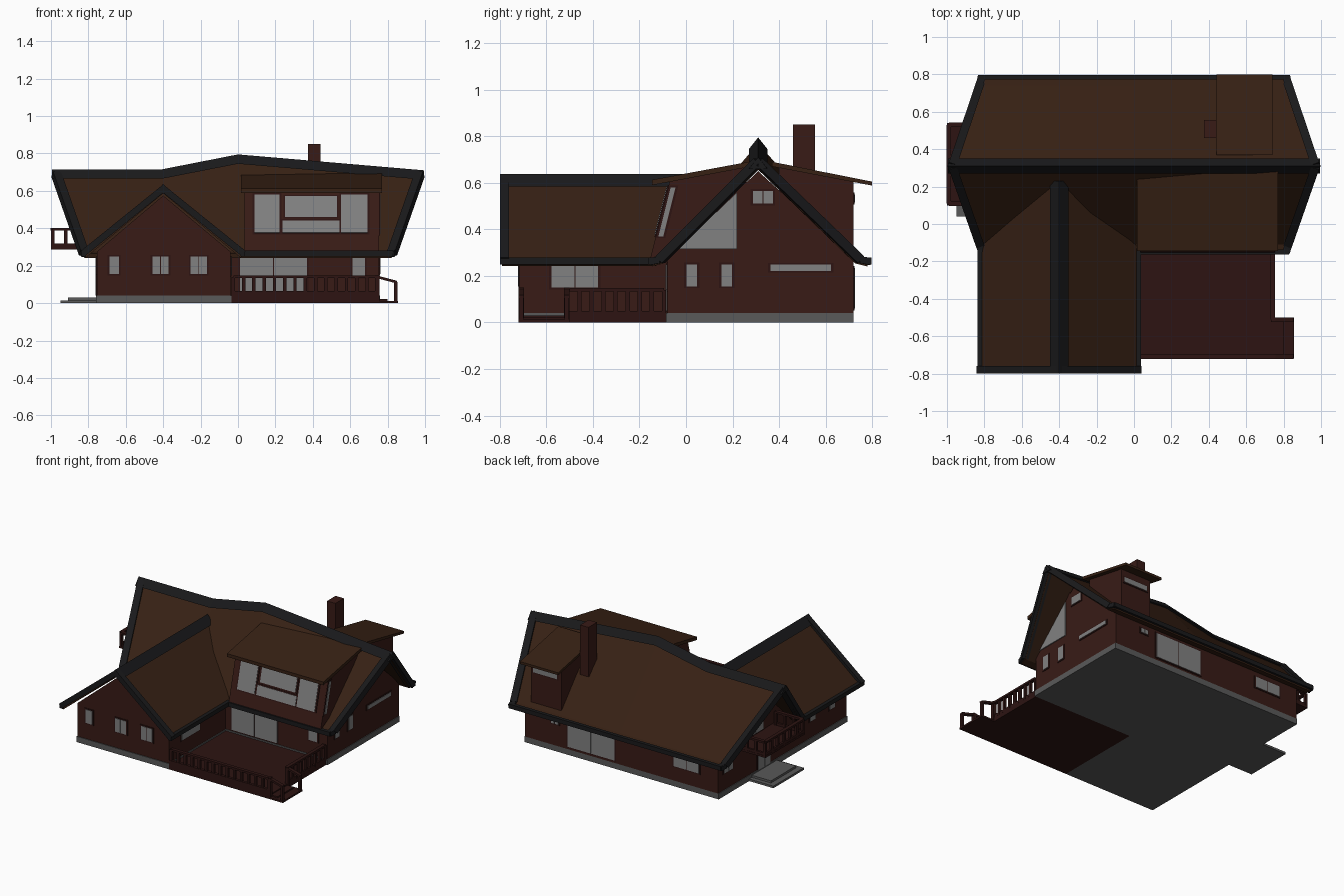
import bpy, bmesh
from mathutils import Vector as V

if "Cube" in bpy.data.objects:
    bpy.data.objects.remove(bpy.data.objects["Cube"])


def material(name, r, g, b):
    m = bpy.data.materials.new(name)
    m.diffuse_color = (r, g, b, 1)
    m.use_nodes = True
    m.node_tree.nodes["Principled BSDF"].inputs["Base Color"].default_value = m.diffuse_color
    return m


WALL = material("wall_wood", .040, .011, .008)
ROOF = material("roof_brown", .038, .015, .007)
TRIM = material("dark_trim", .010, .010, .011)
RAIL = material("rail_wood", .026, .007, .006)
GLASS = material("glass", .22, .22, .22)
STONE = material("stone", .10, .10, .10)


def loft(rings):
    """Closed solid through equal-sized rings of points."""
    n = len(rings[0])
    verts = [V(p) for r in rings for p in r]
    faces = [tuple(range(n)), tuple(range(len(verts) - n, len(verts)))]
    for k in range(len(rings) - 1):
        for i in range(n):
            j = (i + 1) % n
            faces.append((k * n + i, k * n + j, k * n + n + j, k * n + n + i))
    return verts, faces


def block(o, u, v, w, a, b, c):
    """Box in the frame o,u,v,w with ranges a,b,c."""
    o, u, v, w = V(o), V(u), V(v), V(w)
    ring = lambda d: [o + u * s + v * t + w * d for s, t in
                      ((a[0], b[0]), (a[1], b[0]), (a[1], b[1]), (a[0], b[1]))]
    return loft([ring(c[0]), ring(c[1])])


def box(x0, x1, y0, y1, z0, z1):
    return block((0, 0, 0), (1, 0, 0), (0, 1, 0), (0, 0, 1), (x0, x1), (y0, y1), (z0, z1))


def beam(p, q, w, h):
    p, q = V(p), V(q)
    d = (q - p).normalized()
    side = d.cross(V((0, 0, 1))).normalized() if abs(d.z) < .99 else V((1, 0, 0))
    return block(p, d, side, side.cross(d), (0, (q - p).length), (-w / 2, w / 2), (-h / 2, h / 2))


def build(name, solids, mat):
    verts, faces = [], []
    for vs, fs in solids:
        n = len(verts)
        verts += vs
        faces += [tuple(i + n for i in f) for f in fs]
    me = bpy.data.meshes.new(name)
    me.from_pydata(verts, [], faces)
    bm = bmesh.new()
    bm.from_mesh(me)
    bmesh.ops.recalc_face_normals(bm, faces=bm.faces)
    bm.to_mesh(me)
    bm.free()
    me.materials.append(mat)
    ob = bpy.data.objects.new(name, me)
    bpy.context.collection.objects.link(ob)
    return ob


def sheet(name, verts, faces, t):
    """Roof surface thickened downwards (faces wound upwards)."""
    me = bpy.data.meshes.new(name)
    me.from_pydata(verts, [], faces)
    me.materials.append(ROOF)
    ob = bpy.data.objects.new(name, me)
    bpy.context.collection.objects.link(ob)
    s = ob.modifiers.new("thickness", 'SOLIDIFY')
    s.thickness, s.offset = t, -1


# Foundation, entrance steps, deck floor
build("foundation", [box(-.76, .76, -.085, .72, 0, .04), box(-.76, -.035, -.72, -.085, 0, .04)], STONE)
build("entrance_steps", [box(-.95, -.76, .04, .38, 0, .015), box(-.91, -.76, .07, .35, .015, .03)], STONE)
build("deck_floor", [box(-.035, .75, -.72, -.085, 0, .03), box(.75, .855, -.72, -.5, 0, .012),
                     box(.75, .80, -.70, -.52, .012, .022)], RAIL)

# Walls: gabled main house and gabled front wing
main = [(-.08, .04), (.72, .04), (.72, .275), (.31, .65), (-.08, .275)]
build("main_walls", [loft([[(x, y, z) for y, z in main] for x in (-.755, .755)])], WALL)
wing = [(-.755, .04), (-.04, .04), (-.04, .275), (-.4, .575), (-.755, .275)]
build("wing_walls", [loft([[(x, y, z) for x, z in wing] for y in (-.715, 0)])], WALL)

# Main roof: bent ridge, flared ends, kicked eaves
ridge = [(-.975, .69), (-.4, .69), (0, .77), (.975, .685)]
kick_x, eave_x = [-.83, -.4, 0, .83], [-.82, -.4, 0, .82]
rows = [[(x, -.15, .265) for x in eave_x], [(x, -.11, .275) for x in kick_x],
        [(x, .31, z) for x, z in ridge],
        [(x, .74, .275) for x in kick_x], [(x, .785, .265) for x in eave_x]]
sheet("main_roof", [p for r in rows for p in r],
      [(4 * r + i, 4 * r + i + 1, 4 * r + i + 5, 4 * r + i + 4) for r in range(4) for i in range(3)], .025)
# Wing roof, ending along the valleys
sheet("wing_roof", [(-.83, -.79, .262), (-.4, -.79, .612), (.03, -.79, .262),
                    (-.83, -.13, .262), (-.4, .24, .612), (.03, -.13, .262)],
      [(0, 1, 4, 3), (1, 2, 5, 4)], .025)

# Ridge caps
build("main_ridge_cap", [loft([[(x * 1.02, .27, z - .025), (x * 1.02, .31, z + .025), (x * 1.02, .35, z - .025)]
                               for x, z in ridge])], TRIM)
build("wing_ridge_cap", [loft([[(-.45, y, .585), (-.4, y, .638), (-.35, y, .585)] for y in (-.80, .23)])], TRIM)

# Rake and eave boards
trim = []
for s in (-1, 1):
    top = (s * .972, .31, .69)
    for y0, y1 in ((-.11, -.15), (.745, .79)):
        trim += [beam(top, (s * .825, y0, .27), .045, .04),
                 beam((s * .825, y0, .27), (s * .815, y1, .262), .04, .03)]
    trim += [beam((-.4, -.78, .612), (-.4 + s * .43, -.78, .265), .04, .035),
             beam((-.4 + s * .425, -.80, .265), (-.4 + s * .425, -.13, .265), .025, .03)]
trim += [beam((.02, -.15, .265), (.83, -.15, .265), .025, .03),
         beam((-.83, .785, .265), (.83, .785, .265), .025, .03)]
build("roof_trim", trim, TRIM)

# Front dormer with leaning face, and its shed roof
face = [(-.155, .27), (-.068, .615), (.26, .68), (.26, .5)]
build("front_dormer", [loft([[(x, y, z) for y, z in face] for x in (.035, .755)])], WALL)
shed = [(-.145, .59), (-.145, .613), (.28, .692), (.28, .67)]
build("front_dormer_roof", [loft([[(x, y, z) for y, z in shed] for x in (.015, .77)])], ROOF)
# Back dormer
back = [(.40, .50), (.72, .27), (.72, .605), (.40, .675)]
build("back_dormer", [loft([[(x, y, z) for y, z in back] for x in (.47, .71)])], WALL)
shed = [(.37, .67), (.37, .69), (.80, .605), (.80, .588)]
build("back_dormer_roof", [loft([[(x, y, z) for y, z in shed] for x in (.44, .74)])], ROOF)
build("chimney", [box(.375, .44, .46, .555, .5, .85)], WALL)

# Windows: frame plus panes on any wall plane
glass, frames = [], []


def window(wall, u0, u1, v0, v1, n=1):
    o, u, v, w = wall
    f = .008
    frames.append(block(o, u, v, w, (u0 - f, u1 + f), (v0 - f, v1 + f), (-.005, .004)))
    step = (u1 - u0) / n
    for i in range(n):
        glass.append(block(o, u, v, w, (u0 + i * step + .002, u0 + (i + 1) * step - .002), (v0, v1), (-.005, .007)))


X, Y, Z = (1, 0, 0), (0, 1, 0), (0, 0, 1)
wing_front = ((0, -.715, 0), X, Z, (0, -1, 0))
main_front = ((0, -.08, 0), X, Z, (0, -1, 0))
wing_right = ((-.04, 0, 0), Y, Z, X)
right = ((.755, 0, 0), Y, Z, X)
left = ((-.755, 0, 0), Y, Z, (-1, 0, 0))
rear = ((0, .72, 0), X, Z, Y)
lean = ((0, -.223, 0), X, (0, .25, 1), (0, -1, .25))
lean_side = ((.755, -.208, 0), Y, (0, .25, 1), X)
for w in [(wing_front, -.69, -.635, .155, .25), (wing_front, -.46, -.37, .155, .25, 2),
          (wing_front, -.255, -.165, .155, .25, 2), (main_front, .01, .37, .05, .25, 2),
          (main_front, .61, .68, .14, .25), (wing_right, -.58, -.375, .15, .245, 2),
          (right, 0, .05, .155, .25), (right, .15, .20, .155, .25), (right, .36, .625, .222, .248),
          (right, .285, .375, .51, .565, 2),
          (left, .56, .66, .16, .22, 2), (left, .14, .28, .04, .24, 2), (left, -.36, -.30, .16, .24),
          (left, -.58, -.52, .16, .24), (left, .22, .40, .31, .48, 2),
          (rear, .05, .42, .06, .235, 2), (rear, -.61, -.41, .145, .22, 2), (rear, .49, .55, .195, .225, 2),
          (rear, .50, .69, .515, .55),
          (lean, .085, .225, .375, .58), (lean, .25, .53, .46, .57), (lean, .235, .545, .375, .44),
          (lean, .55, .695, .375, .58), (lean_side, -.005, .02, .37, .58)]:
    window(*w)
# Triangular gable glazing
glass.append(loft([[(x, -.035, .315), (x, .22, .315), (x, .22, .56)] for x in (.75, .762)]))
build("window_frames", frames, RAIL)
build("window_glass", glass, GLASS)


# Railings
def railing(p, q, n, z0, z1, t=.018):
    p, q = V(p), V(q)
    up = lambda a, z: V((a.x, a.y, z))
    parts = [beam(up(p, z1 - .007), up(q, z1 - .007), .025, .014),
             beam(up(p, z0 + .01), up(q, z0 + .01), .015, .02)]
    for i in range(n + 1):
        c = p.lerp(q, i / n)
        parts.append(box(c.x - t / 2, c.x + t / 2, c.y - t / 2, c.y + t / 2, z0, z1 - .007))
    return parts


deck = railing((-.025, -.708, 0), (.745, -.708, 0), 14, .03, .147)
deck += railing((.742, -.51, 0), (.742, -.095, 0), 8, .03, .147)
deck.append(box(-.035, .75, -.72, -.70, .03, .065))
for y in (-.708, -.512):
    deck += [beam((.745, y, .14), (.85, y, .112), .025, .014),
             box(.835, .852, y - .01, y + .01, 0, .113),
             box(.733, .757, y - .012, y + .012, 0, .15)]
build("deck_railing", deck, RAIL)

side = [box(-1, -.75, .10, .54, .288, .302)]
side += railing((-.99, .11, 0), (-.99, .53, 0), 6, .30, .402)
for y in (.11, .53):
    side += railing((-.99, y, 0), (-.78, y, 0), 3, .30, .402)
build("side_balcony", side, RAIL)
